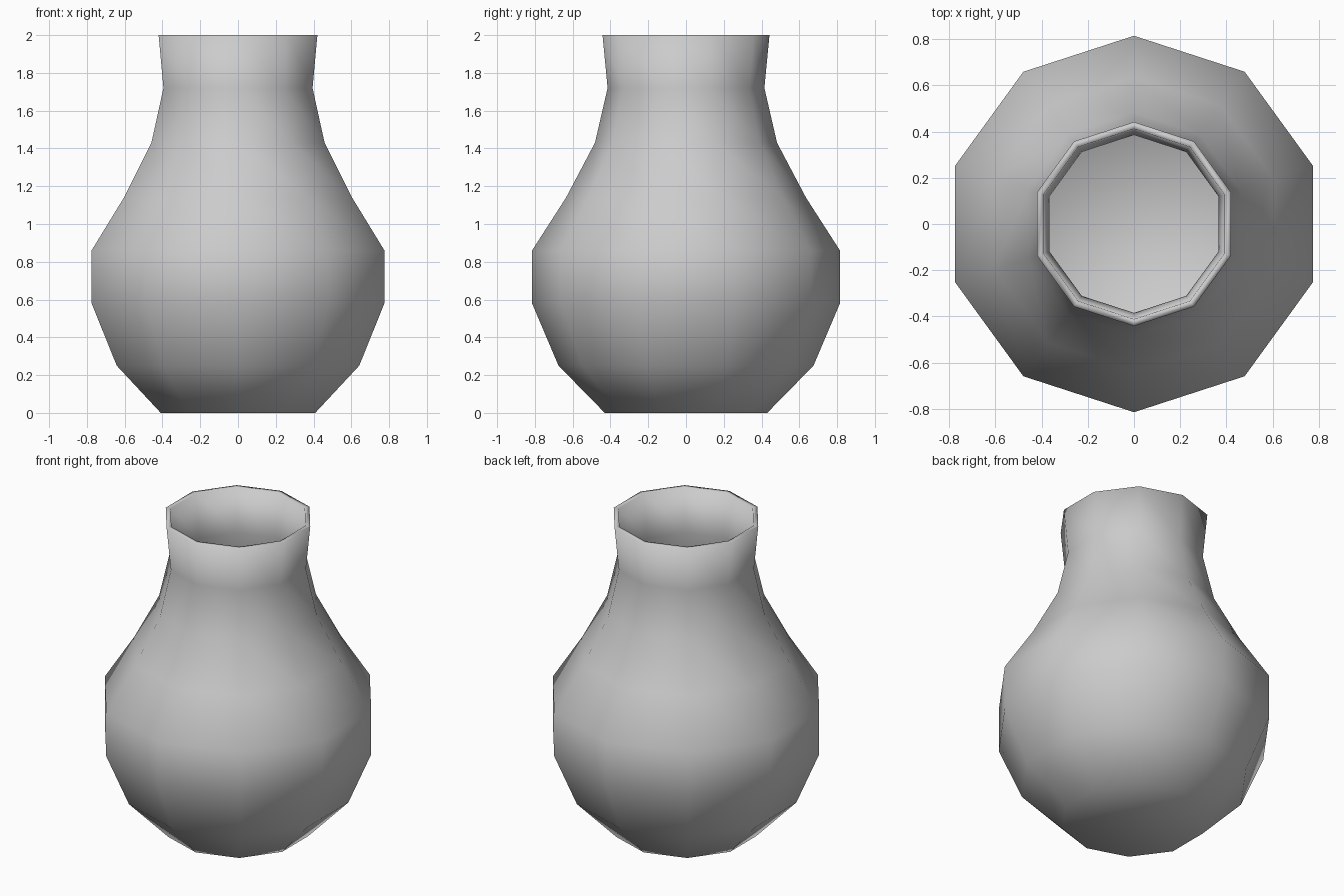
import bpy, bmesh, math

cube = bpy.data.objects.get("Cube")
if cube:
    bpy.data.objects.remove(cube, do_unlink=True)

SIDES = 10
WALL = 0.03
# Outer profile: (radius, height) from base to rim
OUTER = [(0.43, 0), (0.675, 0.25), (0.815, 0.58), (0.815, 0.86),
         (0.635, 1.14), (0.482, 1.43), (0.415, 1.72), (0.442, 2)]
# Inner profile runs from the rim back down to the inside floor
INNER = [(r - WALL, z) for r, z in reversed(OUTER[1:])] + [(0.42, WALL)]

clay = bpy.data.materials.new("plain grey")
clay.use_nodes = True
colour = (0.6, 0.6, 0.6, 1)
clay.diffuse_color = colour
clay.node_tree.nodes["Principled BSDF"].inputs["Base Color"].default_value = colour

bm = bmesh.new()


def ring(radius, z):
    """One ten-sided loop with a corner at the back."""
    step = 2 * math.pi / SIDES
    return [bm.verts.new((radius * math.sin(i * step), radius * math.cos(i * step), z))
            for i in range(SIDES)]


# Outer wall, rim, inner wall
rings = [ring(r, z) for r, z in OUTER + INNER]
for low, high in zip(rings, rings[1:]):
    for i in range(SIDES):
        j = (i + 1) % SIDES
        bm.faces.new((low[i], low[j], high[j], high[i]))

# Base and inside floor
bm.faces.new(rings[0])
bm.faces.new(rings[-1])
bmesh.ops.recalc_face_normals(bm, faces=bm.faces)
for face in bm.faces:
    face.smooth = True

mesh = bpy.data.meshes.new("vase")
bm.to_mesh(mesh)
bm.free()
mesh.materials.append(clay)
bpy.context.collection.objects.link(bpy.data.objects.new("vase", mesh))
